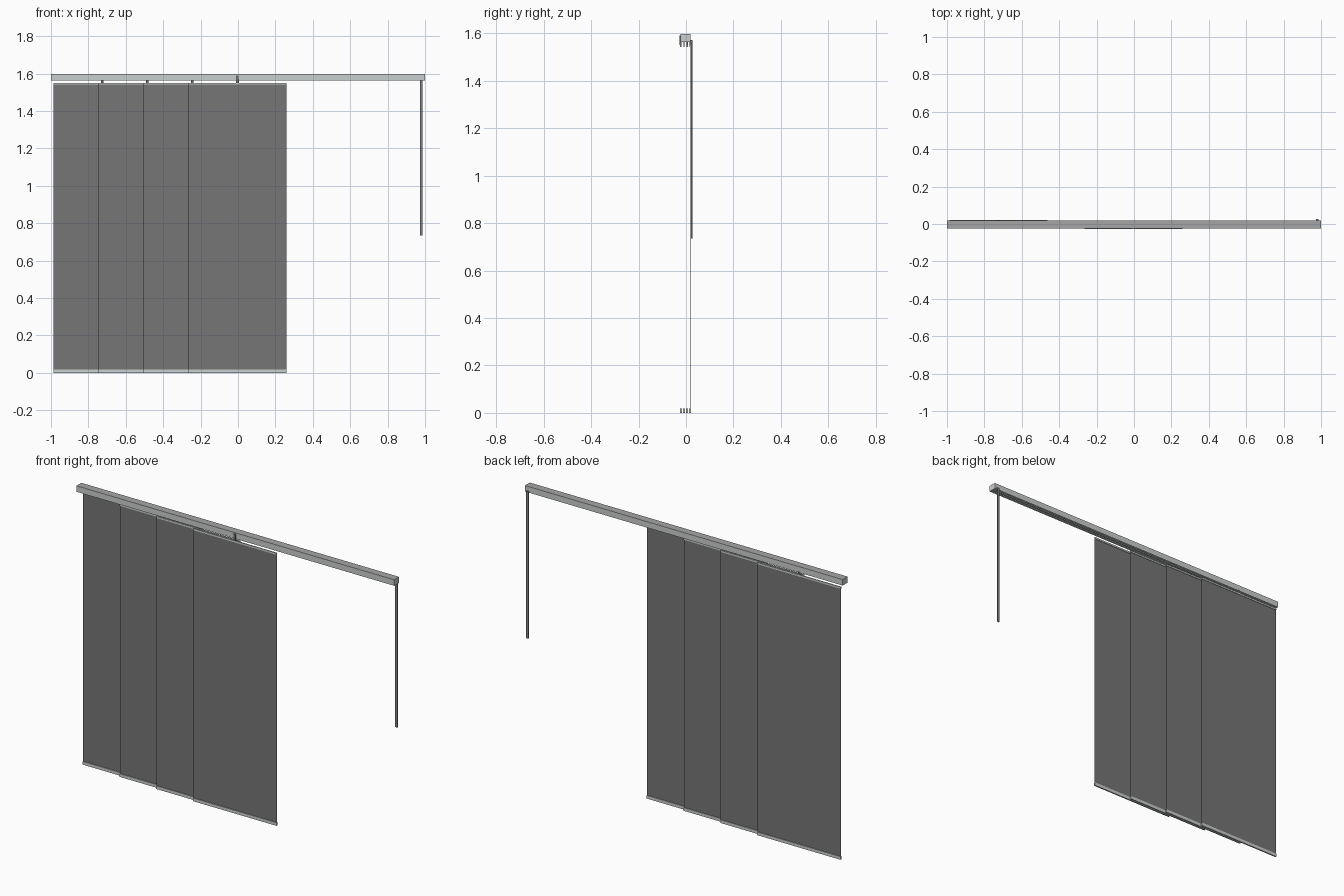
import bpy, bmesh

if "Cube" in bpy.data.objects:
    bpy.data.objects.remove(bpy.data.objects["Cube"])


def colour(name, r, g, b):
    m = bpy.data.materials.new(name)
    m.diffuse_color = (r, g, b, 1)
    m.use_nodes = True
    m.node_tree.nodes["Principled BSDF"].inputs["Base Color"].default_value = m.diffuse_color
    return m


FABRIC = colour("fabric grey", 0.18, 0.18, 0.18)
METAL = colour("light metal", 0.60, 0.62, 0.62)
TOP = colour("rail top grey", 0.38, 0.38, 0.38)
DARK = colour("carrier grey", 0.14, 0.14, 0.14)
CORD = colour("wand grey", 0.22, 0.22, 0.22)


def box(name, x, y, z, mat):
    """Box from (min, max) ranges on each axis."""
    bm = bmesh.new()
    bmesh.ops.create_cube(bm, size=1)
    for v in bm.verts:
        v.co = [r[0] if c < 0 else r[1] for c, r in zip(v.co, (x, y, z))]
    me = bpy.data.meshes.new(name)
    bm.to_mesh(me)
    bm.free()
    me.materials.append(mat)
    ob = bpy.data.objects.new(name, me)
    bpy.context.collection.objects.link(ob)
    return ob


# Head rail: channel with closed top, side walls, end caps and slotted underside
Y0, Y1, Z0, Z1 = -0.024, 0.020, 1.563, 1.597
rail_top = box("rail_top", (-1, 1), (Y0, Y1), (Z1 - 0.003, Z1), METAL)
rail_top.data.materials.append(TOP)
for p in rail_top.data.polygons:
    if abs(p.normal.z) > 0.5:
        p.material_index = 1
box("rail_front", (-1, 1), (Y0, Y0 + 0.002), (Z0, Z1 - 0.003), METAL)
box("rail_back", (-1, 1), (Y1 - 0.002, Y1), (Z0, Z1 - 0.003), METAL)
for side, x in (("left", (-1, -0.996)), ("right", (0.996, 1))):
    box("rail_end_" + side, x, (Y0 + 0.002, Y1 - 0.002), (Z0, Z1 - 0.003), METAL)

# Four overlapping panels, the rearmost at the left
panel_y = [0.0175, 0.0045, -0.0085, -0.0215]
for i, y in enumerate(panel_y):
    cx = -0.725 + 0.2407 * i
    span = (cx - 0.2625, cx + 0.2625)
    n = str(i + 1)
    box("panel_" + n, span, (y - 0.0005, y + 0.0005), (0.018, 1.542), FABRIC)
    box("top_strip_" + n, span, (y - 0.003, y + 0.003), (1.541, 1.551), METAL)
    box("weight_bar_" + n, span, (y - 0.004, y + 0.004), (0, 0.018), METAL)
    # Carrier hanging from the rail
    box("carrier_" + n, (cx - 0.007, cx + 0.007), (y - 0.003, y + 0.003), (1.551, 1.570), DARK)
    # Track divider between neighbouring panels
    if i < 3:
        d = y - 0.0065
        box("track_divider_" + n, (-0.996, 0.996), (d - 0.002, d + 0.002),
            (Z0, Z0 + 0.006), METAL)

# Front carrier clip lies over the rail face
box("front_clip", (-0.010, 0.004), (-0.027, -0.024), (1.551, 1.590), DARK)

# Pull wand behind the right end, with its bracket
box("pull_wand", (0.973, 0.987), (0.022, 0.027), (0.735, 1.562), CORD)
box("wand_bracket", (0.973, 0.987), (0.018, 0.027), (1.562, 1.572), CORD)
